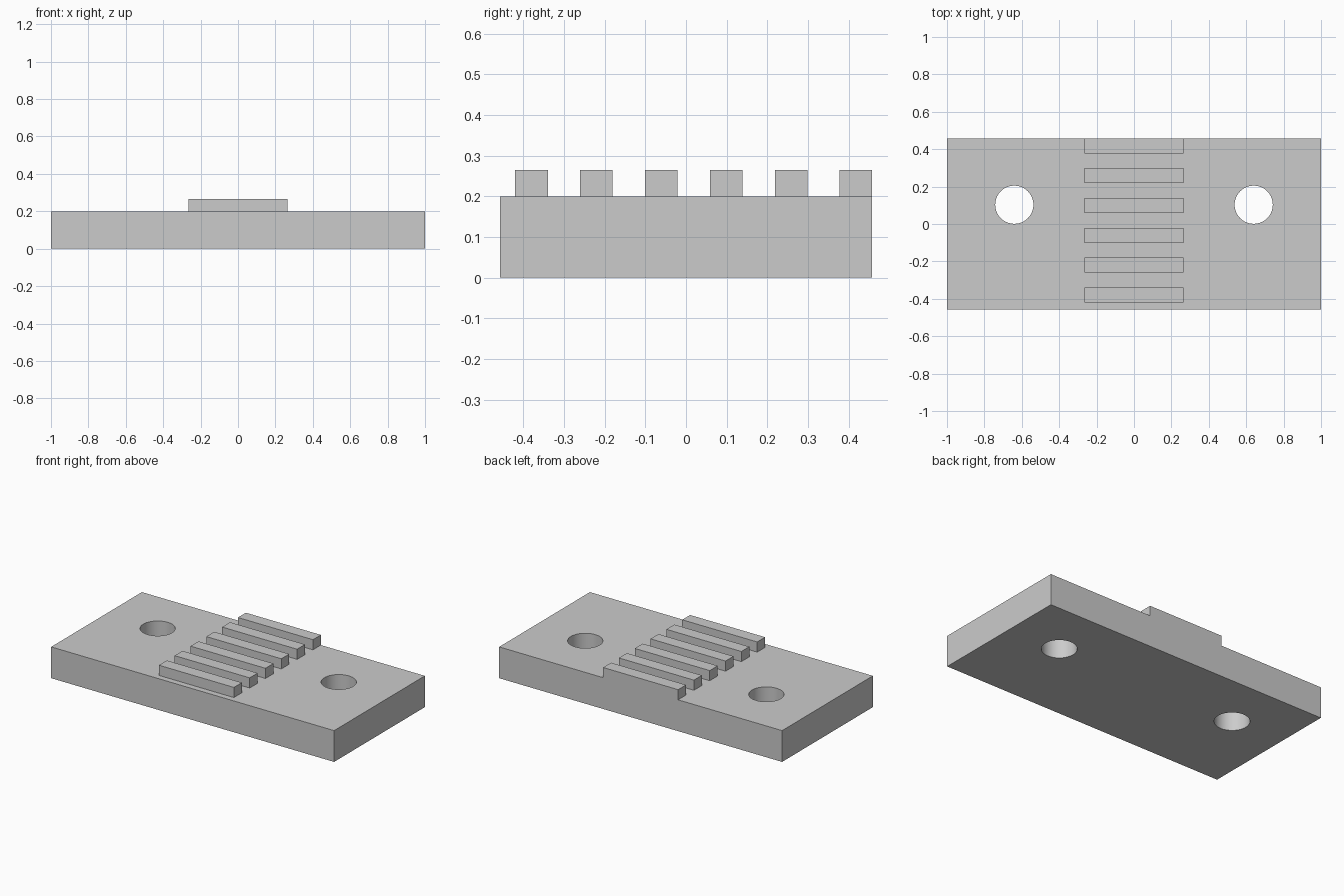
import bpy
import math

cube = bpy.data.objects.get("Cube")
if cube:
    bpy.data.objects.remove(cube, do_unlink=True)

LENGTH, DEPTH, THICK = 2.0, 0.916, 0.2
TOOTH_LENGTH, TOOTH_DEPTH, TOOTH_TOP = 0.53, 0.08, 0.265
TOOTH_COUNT, TOOTH_PITCH = 6, 0.1596
HOLE_X, HOLE_Y, HOLE_RADIUS = 0.64, 0.103, 0.102
SINK = 0.05  # depth the teeth are fused into the plate

grey = bpy.data.materials.new("plain_grey")
grey.use_nodes = True
grey.diffuse_color = (0.6, 0.6, 0.6, 1)
grey.node_tree.nodes["Principled BSDF"].inputs["Base Color"].default_value = (0.6, 0.6, 0.6, 1)


def box(name, size, centre):
    bpy.ops.mesh.primitive_cube_add(size=1, location=centre)
    obj = bpy.context.object
    obj.name = name
    obj.scale = size
    bpy.ops.object.transform_apply(location=True, rotation=False, scale=True)
    obj.data.materials.append(grey)
    return obj


def combine(target, tool, operation):
    """Apply a boolean and discard the tool object."""
    mod = target.modifiers.new(operation.lower(), "BOOLEAN")
    mod.operation = operation
    mod.solver = "EXACT"
    mod.object = tool
    bpy.context.view_layer.objects.active = target
    bpy.ops.object.modifier_apply(modifier=mod.name)
    bpy.data.objects.remove(tool, do_unlink=True)


# Base plate
plate = box("toothed_clamp_plate", (LENGTH, DEPTH, THICK), (0, 0, THICK / 2))

# Row of belt teeth, the last one flush with the back edge
for i in range(TOOTH_COUNT):
    y = DEPTH / 2 - TOOTH_DEPTH / 2 - i * TOOTH_PITCH
    height = TOOTH_TOP - THICK + SINK
    tooth = box("tooth", (TOOTH_LENGTH, TOOTH_DEPTH, height),
                (0, y, TOOTH_TOP - height / 2))
    combine(plate, tooth, "UNION")

# Bolt holes on both sides
for side in (-1, 1):
    bpy.ops.mesh.primitive_cylinder_add(vertices=64, radius=HOLE_RADIUS, depth=1,
                                        location=(side * HOLE_X, HOLE_Y, THICK / 2))
    drill = bpy.context.object
    drill.name = "hole_cutter"
    drill.hide_render = True
    drill.data.materials.append(grey)
    combine(plate, drill, "DIFFERENCE")

# Smooth hole walls, sharp edges elsewhere
bpy.ops.object.select_all(action="DESELECT")
plate.select_set(True)
bpy.context.view_layer.objects.active = plate
bpy.ops.object.shade_smooth_by_angle(angle=math.radians(30))
